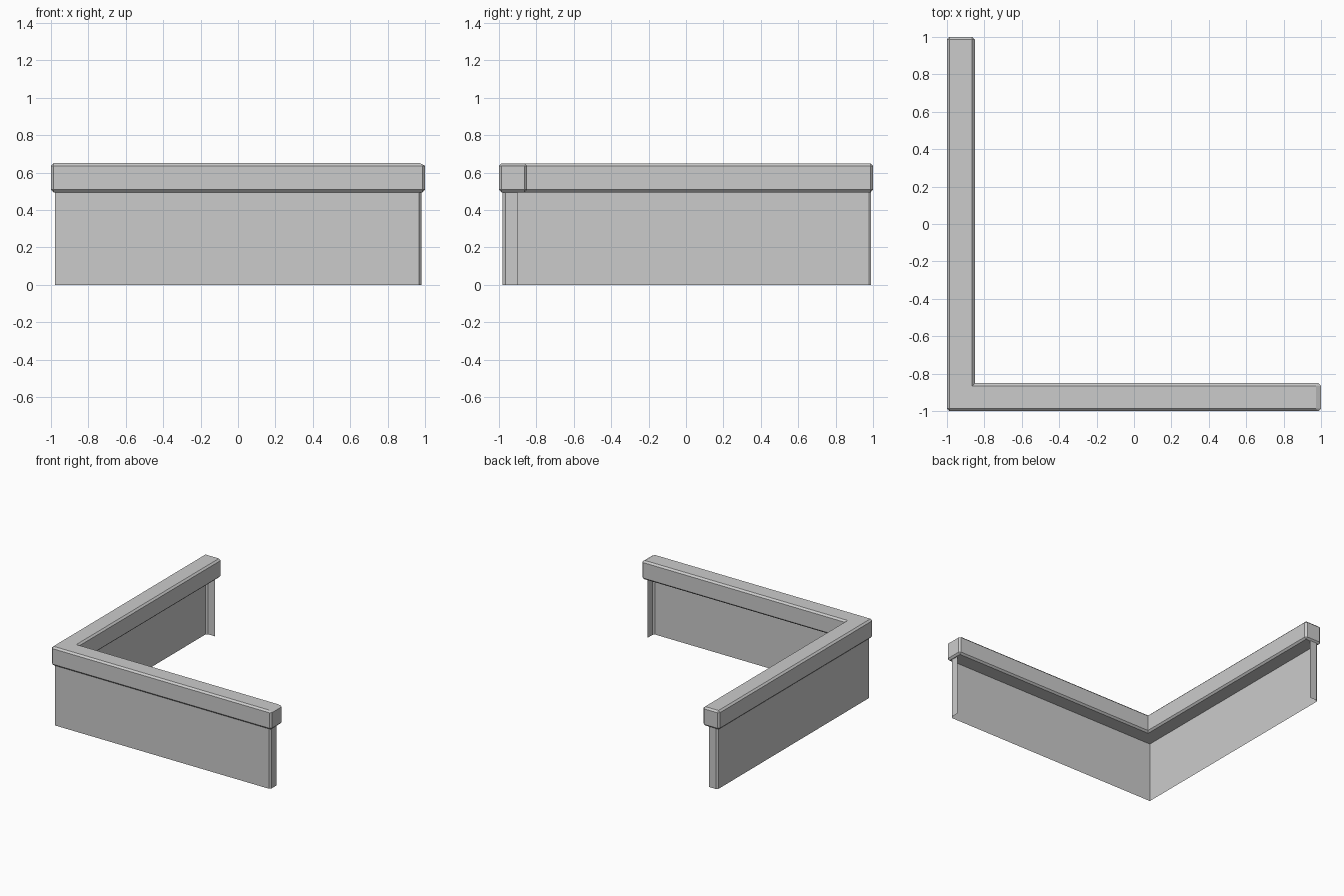
import bpy, bmesh

cube = bpy.data.objects.get("Cube")
if cube:
    bpy.data.objects.remove(cube, do_unlink=True)

grey = bpy.data.materials.new("plain_grey")
grey.use_nodes = True
grey.diffuse_color = (0.6, 0.6, 0.6, 1)
grey.node_tree.nodes["Principled BSDF"].inputs["Base Color"].default_value = (0.6, 0.6, 0.6, 1)


def make_object(name, bm):
    mesh = bpy.data.meshes.new(name)
    bm.to_mesh(mesh)
    bm.free()
    mesh.materials.append(grey)
    obj = bpy.data.objects.new(name, mesh)
    bpy.context.collection.objects.link(obj)
    return obj


# Wall: open outer skin with a short return at each end
outline = [(0.98, -0.90), (0.98, -0.965), (0.967, -0.98), (-0.978, -0.98),
           (-0.978, 0.978), (-0.965, 0.988), (-0.90, 0.988)]
bm = bmesh.new()
low = [bm.verts.new((x, y, 0)) for x, y in outline]
high = [bm.verts.new((x, y, 0.51)) for x, y in outline]
for i in range(len(outline) - 1):
    # wound so the faces point outwards
    bm.faces.new((low[i], high[i], high[i + 1], low[i + 1]))
make_object("wall_skin", bm)

# Coping: L-shaped bar with chamfered edges
corner = [(-1, -1), (1, -1), (1, -0.85), (-0.85, -0.85), (-0.85, 1), (-1, 1)]
bm = bmesh.new()
base = bm.faces.new([bm.verts.new((x, y, 0.495)) for x, y in corner])
top = bmesh.ops.extrude_face_region(bm, geom=[base])["geom"]
bmesh.ops.translate(bm, vec=(0, 0, 0.155),
                    verts=[v for v in top if isinstance(v, bmesh.types.BMVert)])
bmesh.ops.recalc_face_normals(bm, faces=bm.faces)
edges = [e for e in bm.edges
         if not all(abs(v.co.x + 0.85) < 0.01 and abs(v.co.y + 0.85) < 0.01 for v in e.verts)]
bmesh.ops.bevel(bm, geom=edges, offset=0.014, segments=1, affect='EDGES', clamp_overlap=True)
# Slope the front bar's end back towards its top
for v in bm.verts:
    if v.co.x > 0.95 and v.co.z > 0.645:
        v.co.x -= 0.015
make_object("coping", bm)
